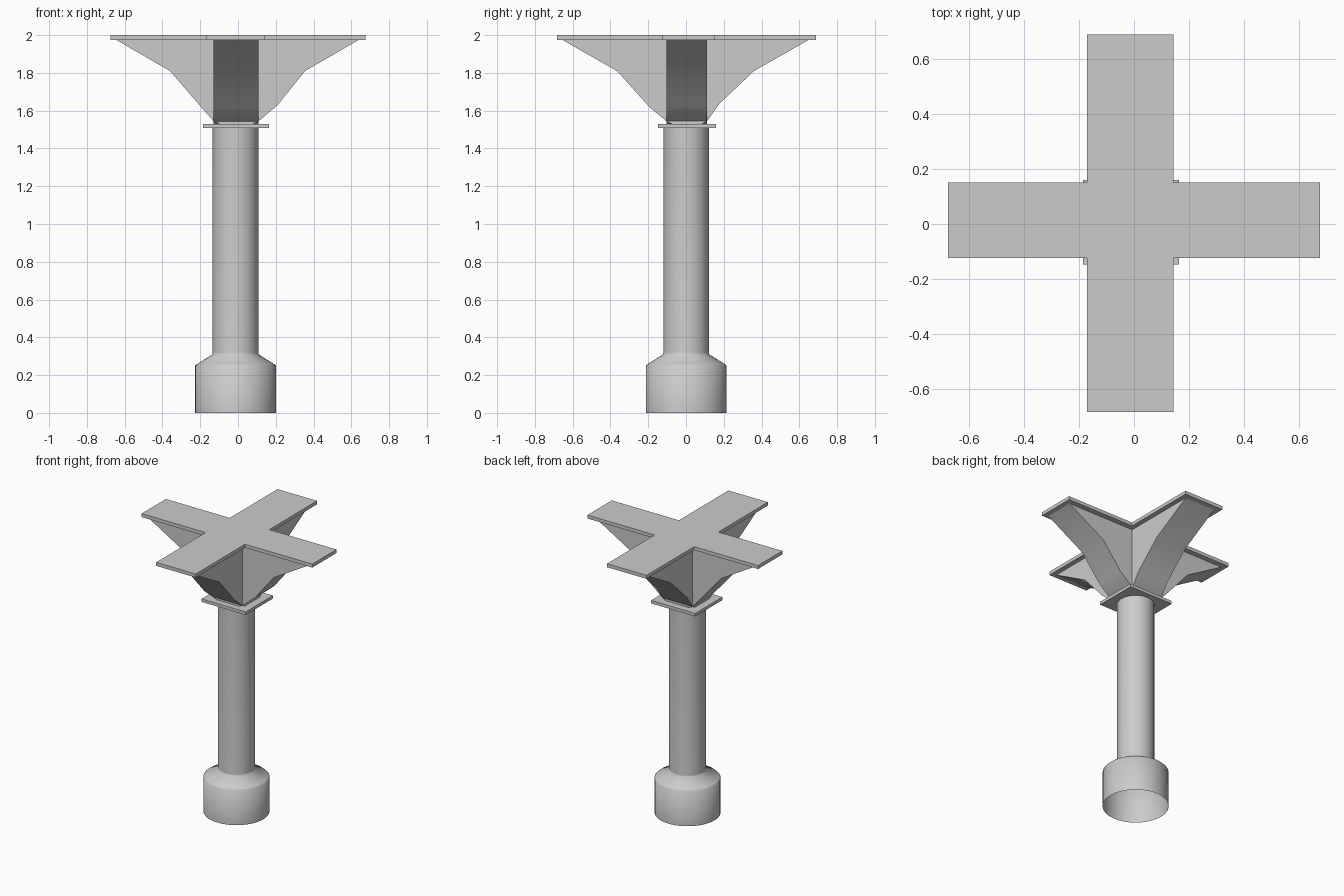
import bpy, bmesh, math
from mathutils import Vector

if "Cube" in bpy.data.objects:
    bpy.data.objects.remove(bpy.data.objects["Cube"])


def finish(name, bm, angle):
    bmesh.ops.recalc_face_normals(bm, faces=bm.faces)
    mesh = bpy.data.meshes.new(name)
    bm.to_mesh(mesh)
    bm.free()
    ob = bpy.data.objects.new(name, mesh)
    bpy.context.collection.objects.link(ob)
    bpy.ops.object.select_all(action='DESELECT')
    ob.select_set(True)
    bpy.context.view_layer.objects.active = ob
    bpy.ops.object.shade_smooth_by_angle(angle=math.radians(angle))
    return ob


def prism(name, points, offset, angle=5):
    """Extrude a closed planar outline along offset."""
    bm = bmesh.new()
    face = bm.faces.new([bm.verts.new(p) for p in points])
    ext = bmesh.ops.extrude_face_region(bm, geom=[face], use_keep_orig=True)
    verts = [g for g in ext["geom"] if isinstance(g, bmesh.types.BMVert)]
    bmesh.ops.translate(bm, verts=verts, vec=Vector(offset))
    return finish(name, bm, angle)


def lathe(name, profile, center, steps=48):
    """Spin an open (radius, z) profile about a vertical axis."""
    bm = bmesh.new()
    cx, cy = center
    verts = [bm.verts.new((cx + r, cy, z)) for r, z in profile]
    edges = [bm.edges.new(pair) for pair in zip(verts, verts[1:])]
    bmesh.ops.spin(bm, geom=verts + edges, cent=(cx, cy, 0), axis=(0, 0, 1),
                   angle=2 * math.pi, steps=steps)
    bmesh.ops.remove_doubles(bm, verts=bm.verts, dist=1e-4)
    return finish(name, bm, 60)


# Round column with a wider, open-bottomed foot
lathe("column", [(0.214, 0), (0.214, 0.25), (0.205, 0.258), (0.122, 0.31),
                 (0.121, 0.32), (0.121, 1.51)], (-0.013, 0.001))

# Square plate on top of the column
prism("collar_plate", [(-0.185, -0.147, 1.508), (0.164, -0.147, 1.508),
                       (0.164, 0.16, 1.508), (-0.185, 0.16, 1.508)], (0, 0, 0.022))

# Crossing brackets that flare outwards under the top
x_side = [(-0.645, 1.975), (-0.36, 1.81), (-0.205, 1.63), (-0.13, 1.545), (-0.10, 1.53),
          (0.08, 1.53), (0.11, 1.545), (0.21, 1.63), (0.355, 1.81), (0.64, 1.975)]
y_side = [(-0.655, 1.975), (-0.365, 1.81), (-0.195, 1.62), (-0.105, 1.545), (-0.075, 1.53),
          (0.085, 1.53), (0.112, 1.545), (0.175, 1.635), (0.36, 1.81), (0.65, 1.975)]
prism("bracket_x", [(x, -0.102, z) for x, z in x_side], (0, 0.214, 0), 40)
prism("bracket_y", [(-0.131, y, z) for y, z in y_side], (0.24, 0, 0), 40)

# Cross-shaped top slab
x0, x1, y0, y1 = -0.17, 0.143, -0.124, 0.15
cross = [(x0, -0.683), (x1, -0.683), (x1, y0), (0.675, y0), (0.675, y1), (x1, y1),
         (x1, 0.689), (x0, 0.689), (x0, y1), (-0.676, y1), (-0.676, y0), (x0, y0)]
prism("cross_slab", [(x, y, 1.975) for x, y in cross], (0, 0, 0.025))
